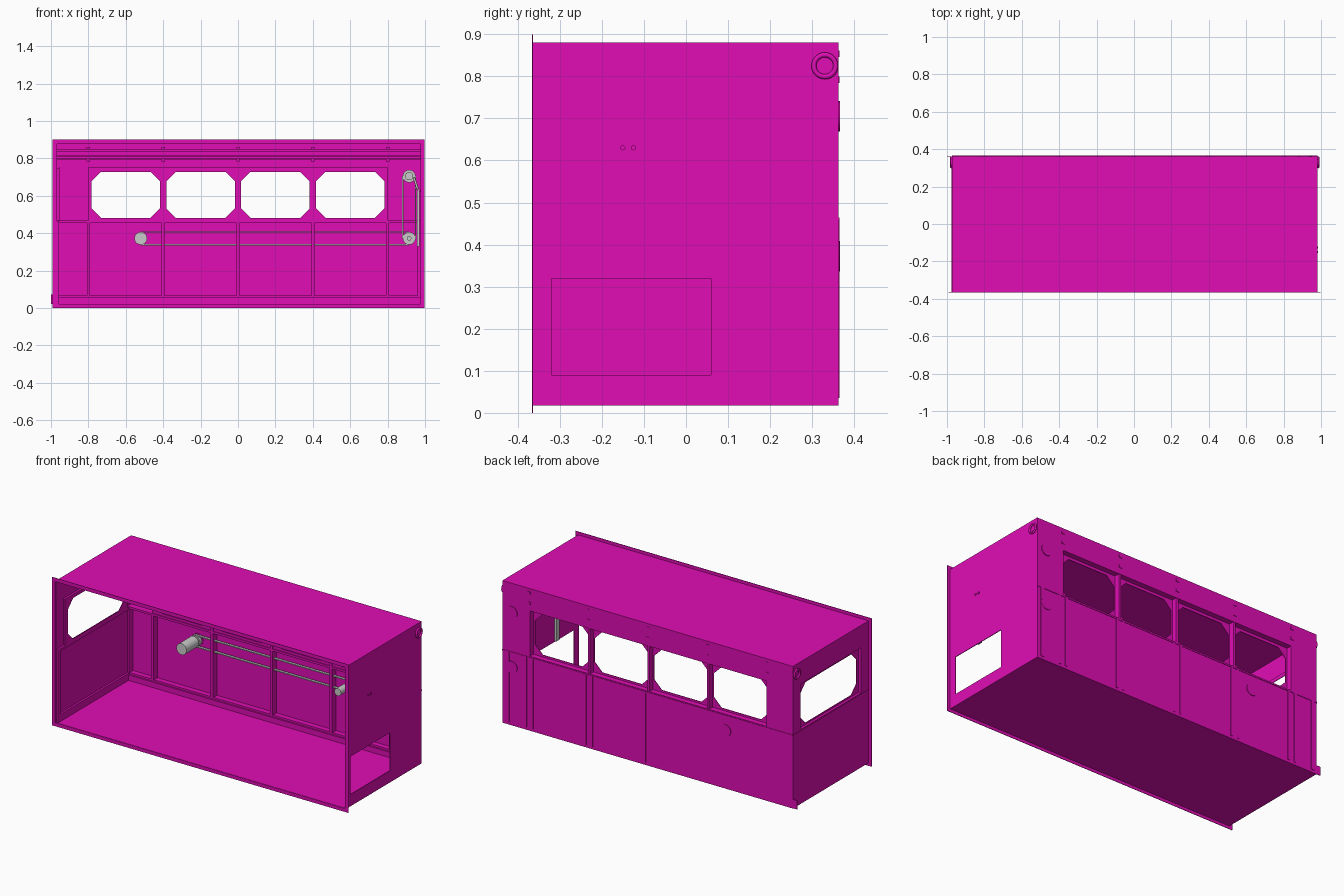
import bpy, bmesh, math
from mathutils import Vector, Matrix

if "Cube" in bpy.data.objects:
    bpy.data.objects.remove(bpy.data.objects["Cube"])

pink = bpy.data.materials.new("pink_paint")
pink.diffuse_color = (0.75, 0.004, 0.46, 1)
pink.use_nodes = True
pink.node_tree.nodes["Principled BSDF"].inputs["Base Color"].default_value = pink.diffuse_color


def add(name, mesh, mat=pink):
    ob = bpy.data.objects.new(name, mesh)
    bpy.context.collection.objects.link(ob)
    if mat:
        mesh.materials.append(mat)
    return ob


def box(name, x0, x1, y0, y1, z0, z1, mat=pink):
    bm = bmesh.new()
    bmesh.ops.create_cube(bm, size=1)
    for v in bm.verts:
        v.co = Vector(((x0 + x1) / 2 + v.co.x * (x1 - x0),
                       (y0 + y1) / 2 + v.co.y * (y1 - y0),
                       (z0 + z1) / 2 + v.co.z * (z1 - z0)))
    me = bpy.data.meshes.new(name)
    bm.to_mesh(me)
    bm.free()
    return add(name, me, mat)


def rod(name, p, q, r, mat=None, n=24):
    p, q = Vector(p), Vector(q)
    bm = bmesh.new()
    bmesh.ops.create_cone(bm, cap_ends=True, segments=n, radius1=r, radius2=r, depth=(q - p).length)
    rot = (q - p).to_track_quat('Z', 'Y').to_matrix().to_4x4()
    bm.transform(Matrix.Translation((p + q) / 2) @ rot)
    for f in bm.faces:
        f.smooth = len(f.verts) == 4
    for e in bm.edges:
        e.smooth = all(f.smooth for f in e.link_faces)
    me = bpy.data.meshes.new(name)
    bm.to_mesh(me)
    bm.free()
    return add(name, me, mat)


def rect(u0, u1, v0, v1, c=0):
    if c == 0:
        return [(u0, v0), (u1, v0), (u1, v1), (u0, v1)]
    return [(u0 + c, v0), (u1 - c, v0), (u1, v0 + c), (u1, v1 - c),
            (u1 - c, v1), (u0 + c, v1), (u0, v1 - c), (u0, v0 + c)]


def sheet(name, axis, pos, loops, t=0.004):
    """Flat plate with holes: axis 'y' maps (u,v) to x,z and axis 'x' maps to y,z."""
    cu = bpy.data.curves.new(name, 'CURVE')
    cu.dimensions, cu.fill_mode, cu.extrude = '2D', 'BOTH', t / 2
    for pts in loops:
        sp = cu.splines.new('POLY')
        sp.points.add(len(pts) - 1)
        for p, (u, v) in zip(sp.points, pts):
            p.co = (u, v, 0, 1)
        sp.use_cyclic_u = True
    tmp = bpy.data.objects.new(name, cu)
    me = bpy.data.meshes.new_from_object(tmp)
    bpy.data.objects.remove(tmp)
    bm = bmesh.new()
    bm.from_mesh(me)
    for v in bm.verts:
        a, b, w = v.co
        v.co = (a, pos + w, b) if axis == 'y' else (pos + w, a, b)
    bmesh.ops.remove_doubles(bm, verts=bm.verts, dist=1e-5)
    bmesh.ops.recalc_face_normals(bm, faces=bm.faces)
    for f in bm.faces:
        f.smooth = False
    bm.to_mesh(me)
    bm.free()
    return add(name, me)


L, R, F, B = -0.972, 0.98, -0.365, 0.362
posts = [-0.8, -0.4, 0, 0.4, 0.8]

# Floor, roof and the open front's flange
box("floor", L, R, F, B, 0.018, 0.022)
box("roof", L, R, F, B, 0.877, 0.881)
sheet("front_flange", 'y', F, [rect(-0.992, 0.998, 0, 0.9), rect(L, R, 0.02, 0.88)], 0.003)

# Right wall with its low rectangular opening
sheet("right_wall", 'x', R - 0.002, [rect(F, B, 0.02, 0.88), rect(-0.32, 0.06, 0.09, 0.32)])

# Left wall: outer skin, recessed window panel, jambs
sheet("left_wall", 'x', L + 0.002, [rect(F, B, 0.02, 0.88), rect(-0.29, 0.29, 0.47, 0.745)])
sheet("left_window_panel", 'x', -0.955,
      [rect(-0.3, 0.3, 0.465, 0.75), rect(-0.27, 0.27, 0.48, 0.728, 0.05)])
sheet("left_window_jamb", 'x', -0.963,
      [rect(-0.293, 0.293, 0.467, 0.748), rect(-0.29, 0.29, 0.47, 0.745)], 0.016)
sheet("left_inner_frame", 'x', -0.963,
      [rect(-0.36, 0.355, 0.022, 0.465), rect(-0.335, 0.33, 0.065, 0.45)], 0.014)
box("left_belt_rail", L - 0.003, L, F, B, 0.458, 0.465)

# Back wall: outer skin and recessed octagonal windows
sheet("back_wall", 'y', B - 0.002, [rect(L, R, 0.02, 0.88), rect(-0.795, 0.795, 0.47, 0.745)])
sheet("back_window_panel", 'y', 0.327, [rect(-0.803, 0.803, 0.465, 0.75)] +
      [rect(x + 0.017, x + 0.383, 0.482, 0.728, 0.05) for x in posts[:4]])
sheet("back_window_jamb", 'y', 0.343,
      [rect(-0.803, 0.803, 0.463, 0.75), rect(-0.795, 0.795, 0.47, 0.745)], 0.034)
for x in posts[1:4]:
    box("window_mullion", x - 0.008, x + 0.008, 0.318, 0.36, 0.465, 0.75)

# Back wall ribs inside, paired battens outside, header clips
for x in posts + [-0.964, 0.968]:
    box("inner_rib", x - 0.008, x + 0.008, 0.32, 0.36, 0.065, 0.465)
for x in posts:
    for s in (-1, 1):
        c = x + s * 0.022
        box("outer_batten", c - 0.007, c + 0.007, B, 0.365, 0.035, 0.458)
    for z in (0.79, 0.852):
        box("header_clip", x - 0.009, x + 0.009, 0.3, 0.365, z - 0.006, z + 0.01)
for x in (-0.945, 0.945):
    box("corner_batten", x - 0.012, x + 0.012, B, 0.365, 0.035, 0.458)
box("outer_belt_rail", L, R, B, 0.365, 0.458, 0.465)

# Long inner rails: sill, belt and header
for name, y0, z0, z1 in (("sill_rail", 0.315, 0.022, 0.055), ("sill_lip", 0.325, 0.055, 0.066),
                         ("belt_rail", 0.32, 0.455, 0.468), ("header_lower", 0.31, 0.79, 0.8),
                         ("header_middle", 0.32, 0.808, 0.815), ("header_upper", 0.31, 0.835, 0.85)):
    box(name, L + 0.003, R - 0.003, y0, B - 0.003, z0, z1)
box("corner_tab", -1.0, L, 0.358, 0.362, 0.02, 0.073)

# Rings at the upper back corners of both end walls
for x, s in ((R, 1), (L, -1)):
    bpy.ops.mesh.primitive_torus_add(location=(x + s * 0.005, 0.33, 0.825),
                                     rotation=(0, math.pi / 2, 0), major_radius=0.026,
                                     minor_radius=0.006, major_segments=28, minor_segments=8)
    bpy.context.object.name = "end_ring"
    bpy.context.object.data.materials.append(pink)
    bpy.ops.object.shade_smooth()

# Grey drive: drum, pulleys, shaft; pink bearing caps outside
wheels = [(-0.52, 0.372), (0.915, 0.372), (0.915, 0.705)]
for x, z in wheels:
    rod("bearing_cap", (x, 0.355, z), (x, 0.366, z), 0.036, pink, 32)
rod("drum", (-0.52, 0.2, 0.372), (-0.52, 0.318, 0.372), 0.034)
rod("drum_axle", (-0.52, 0.3, 0.372), (-0.52, 0.36, 0.372), 0.015)
rod("drum_pulley", (-0.52, 0.328, 0.372), (-0.52, 0.348, 0.372), 0.034)
rod("lower_pulley", (0.915, 0.29, 0.372), (0.915, 0.348, 0.372), 0.034)
rod("lower_axle", (0.915, 0.27, 0.372), (0.915, 0.36, 0.372), 0.012)
rod("upper_pulley", (0.915, 0.29, 0.705), (0.915, 0.32, 0.705), 0.034)
rod("crank_shaft", (0.915, -0.31, 0.705), (0.915, 0.36, 0.705), 0.012)
rod("crank_hub", (0.915, -0.35, 0.705), (0.915, -0.28, 0.705), 0.022)

# Belts
for s in (-1, 1):
    z, x = 0.372 + s * 0.034, 0.915 + s * 0.034
    box("long_belt", -0.52, 0.915, 0.33, 0.345, z - 0.003, z + 0.003, None)
    box("short_belt", x - 0.003, x + 0.003, 0.298, 0.312, 0.372, 0.705, None)

# Lever by the right wall with its two bolts
rod("lever_arm", (0.94, -0.14, 0.70), (0.964, -0.14, 0.625), 0.006, None, 12)
box("lever_bar", 0.958, 0.97, -0.155, -0.125, 0.33, 0.64, None)
for y in (-0.15, -0.125):
    rod("wall_bolt", (0.96, y, 0.63), (0.985, y, 0.63), 0.006, pink, 12)
